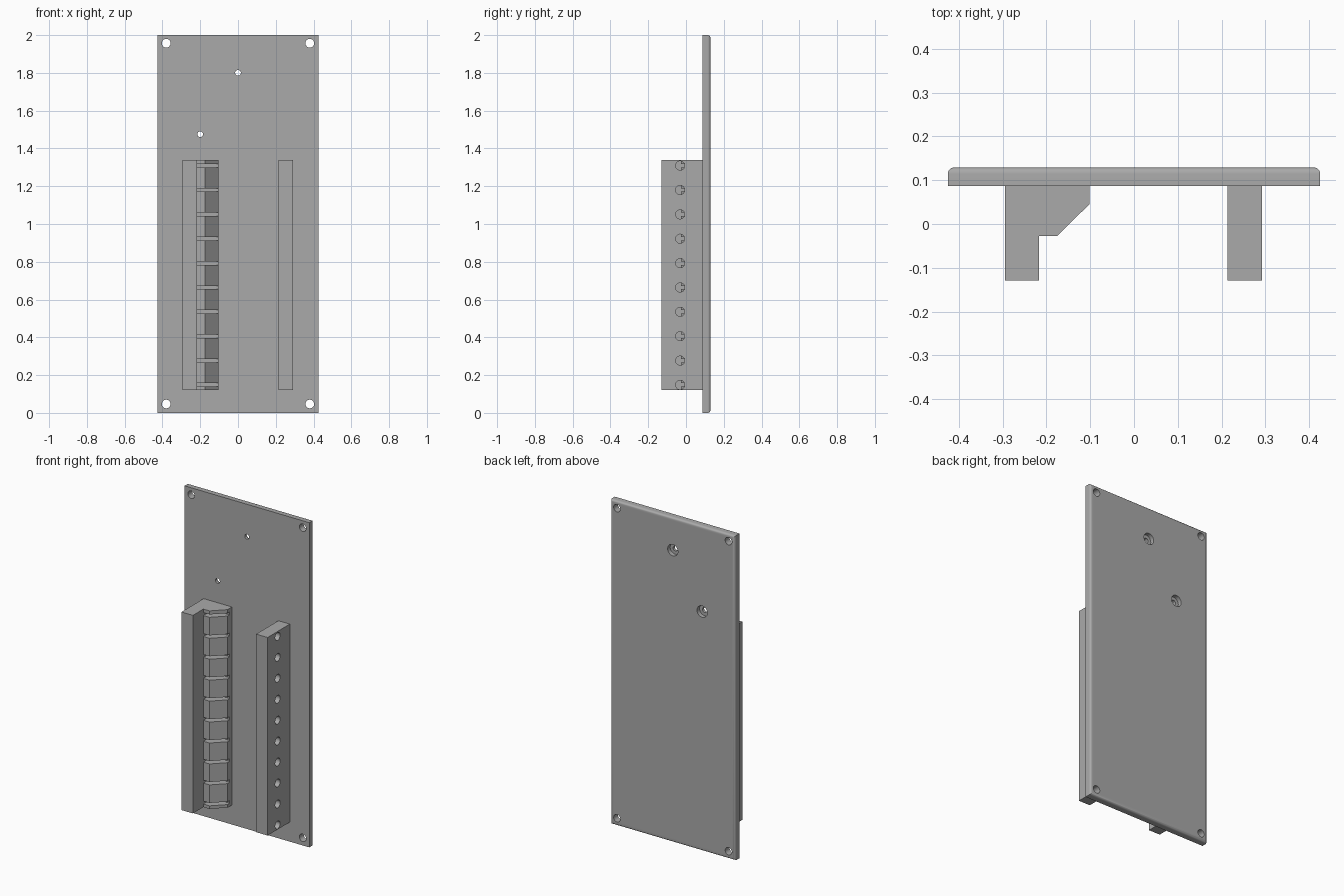
import bpy, bmesh
from mathutils import Matrix, Vector
from math import pi

old = bpy.data.objects.get("Cube")
if old:
    bpy.data.objects.remove(old, do_unlink=True)

grey = bpy.data.materials.new("plain_grey")
grey.use_nodes = True
grey.diffuse_color = (0.4, 0.4, 0.4, 1)
grey.node_tree.nodes["Principled BSDF"].inputs["Base Color"].default_value = (0.4, 0.4, 0.4, 1)

FRONT, FACE, BACK = -0.129, 0.087, 0.129   # rail fronts, plate front, plate back
BOTTOM, TOP = 0.12, 1.34                   # rail ends
SLOTS = [0.148 + 0.129 * i for i in range(10)]


def make(name, bm):
    bmesh.ops.recalc_face_normals(bm, faces=bm.faces)
    mesh = bpy.data.meshes.new(name)
    bm.to_mesh(mesh)
    bm.free()
    mesh.materials.append(grey)
    ob = bpy.data.objects.new(name, mesh)
    bpy.context.collection.objects.link(ob)
    return ob


def add_box(bm, low, high):
    low, high = Vector(low), Vector(high)
    m = Matrix.Translation((low + high) / 2) @ Matrix.Diagonal((*(high - low), 1))
    bmesh.ops.create_cube(bm, size=1, matrix=m)


def add_rod(bm, centre, radius, length, axis):
    turn = Matrix.Rotation(pi / 2, 4, "X" if axis == "y" else "Y")
    bmesh.ops.create_cone(bm, cap_ends=True, segments=32, radius1=radius, radius2=radius,
                          depth=length, matrix=Matrix.Translation(centre) @ turn)


def extrude_profile(name, points):
    bm = bmesh.new()
    face = bm.faces.new([bm.verts.new((x, y, BOTTOM)) for x, y in points])
    out = bmesh.ops.extrude_face_region(bm, geom=[face])
    verts = [v for v in out["geom"] if isinstance(v, bmesh.types.BMVert)]
    bmesh.ops.translate(bm, vec=(0, 0, TOP - BOTTOM), verts=verts)
    return make(name, bm)


def cut(ob, bm):
    cutter = make("cutter", bm)
    cutter.hide_render = True
    mod = ob.modifiers.new("cut", "BOOLEAN")
    mod.operation, mod.solver, mod.object = "DIFFERENCE", "EXACT", cutter
    bpy.context.view_layer.objects.active = ob
    bpy.ops.object.modifier_apply(modifier=mod.name)
    bpy.data.objects.remove(cutter, do_unlink=True)


# Back plate, rounded along its rear rim
bm = bmesh.new()
add_box(bm, (-0.425, FACE, 0), (0.425, BACK, 2))
rim = [e for e in bm.edges if all(v.co.y > BACK - 0.001 for v in e.verts)]
bmesh.ops.bevel(bm, geom=rim, offset=0.014, segments=5, profile=0.5, affect="EDGES")
plate = make("back_plate", bm)

# Corner holes and small through holes
bm = bmesh.new()
for x in (-0.38, 0.38):
    for z in (0.047, 1.957):
        add_rod(bm, (x, 0.1, z), 0.023, 0.2, "y")
SCREWS = [(0, 1.8), (-0.2, 1.475)]
for x, z in SCREWS:
    add_rod(bm, (x, 0.1, z), 0.015, 0.2, "y")
cut(plate, bm)

# Counterbores behind the small holes
bm = bmesh.new()
for x, z in SCREWS:
    add_rod(bm, (x, BACK + 0.025, z), 0.035, 0.1, "y")
cut(plate, bm)

# Right rail with chamfered shoulder and thin slots
slotted = extrude_profile("slotted_rail", [
    (-0.295, FACE), (-0.295, FRONT), (-0.217, FRONT), (-0.217, -0.027),
    (-0.175, -0.027), (-0.102, 0.045), (-0.102, FACE)])
bm = bmesh.new()
for z in SLOTS:
    add_box(bm, (-0.217, -0.1, z - 0.009), (0, 0.065, z + 0.009))
cut(slotted, bm)

# Left rail with a row of cross holes
drilled = extrude_profile("drilled_rail", [
    (0.214, FACE), (0.214, FRONT), (0.292, FRONT), (0.292, FACE)])
bm = bmesh.new()
for z in SLOTS:
    add_rod(bm, (0.253, -0.031, z), 0.024, 0.2, "x")
cut(drilled, bm)

# Smooth the round walls, keep hard edges
for ob in (plate, slotted, drilled):
    bpy.ops.object.select_all(action="DESELECT")
    ob.select_set(True)
    bpy.context.view_layer.objects.active = ob
    bpy.ops.object.shade_smooth_by_angle(angle=pi / 6)
